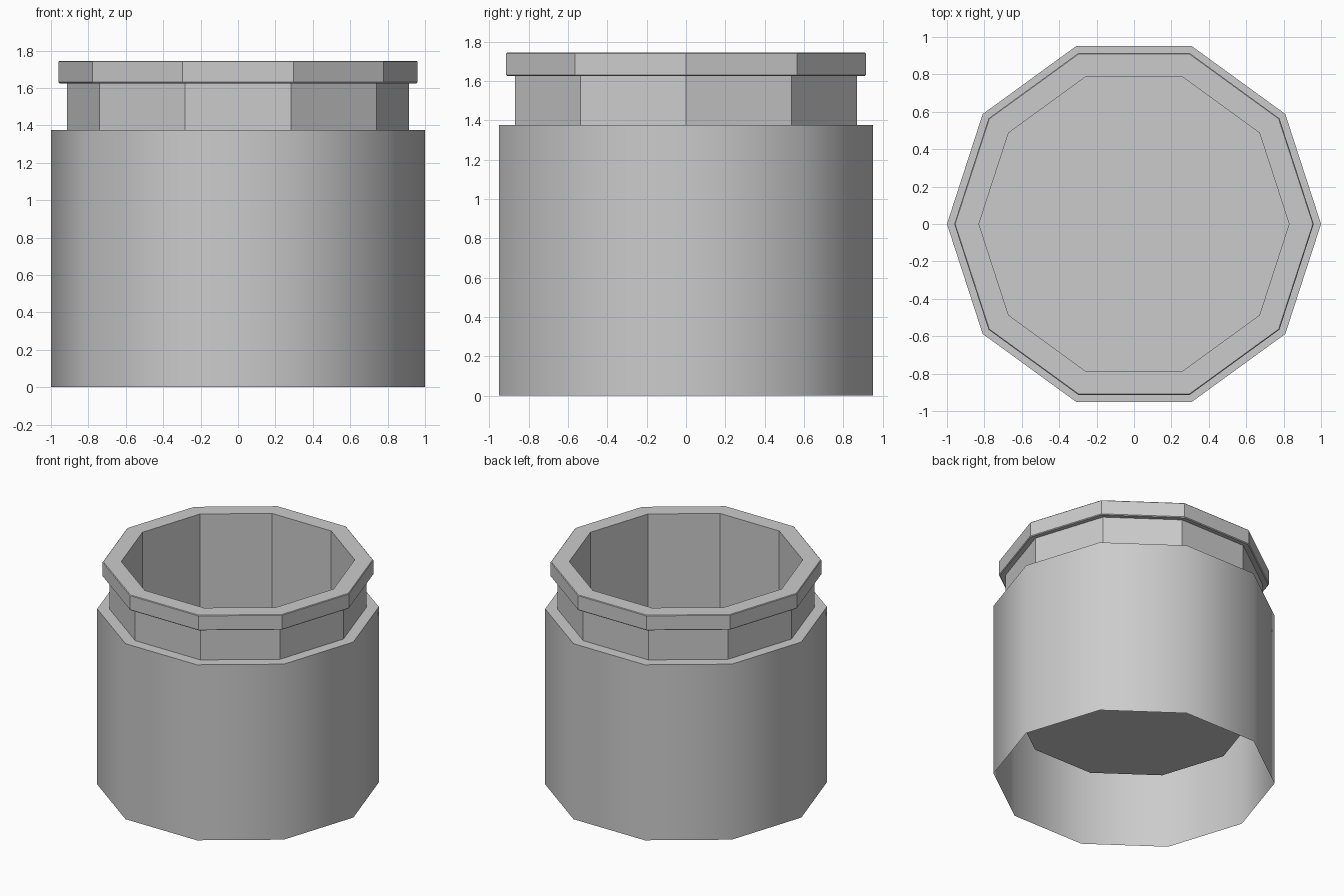
import bpy, bmesh
from math import cos, sin, tau

if "Cube" in bpy.data.objects:
    bpy.data.objects.remove(bpy.data.objects["Cube"])

SIDES = 10


def lathe(name, profile, cap_end=False, smooth_angle=None):
    """Sweep (radius, z) points around z as a ten-sided shell."""
    bm = bmesh.new()
    rings = [[bm.verts.new((r * cos(tau * i / SIDES), r * sin(tau * i / SIDES), z))
              for i in range(SIDES)] for r, z in profile]
    for a, b in zip(rings, rings[1:]):
        for i in range(SIDES):
            j = (i + 1) % SIDES
            bm.faces.new((a[i], a[j], b[j], b[i]))
    if cap_end:
        bm.faces.new(rings[-1])
    mesh = bpy.data.meshes.new(name)
    bm.to_mesh(mesh)
    bm.free()
    obj = bpy.data.objects.new(name, mesh)
    bpy.context.collection.objects.link(obj)
    if smooth_angle:
        bpy.ops.object.select_all(action='DESELECT')
        obj.select_set(True)
        bpy.context.view_layer.objects.active = obj
        bpy.ops.object.shade_smooth_by_angle(angle=smooth_angle)
    return obj


# Outer wall, open underneath, with the shoulder ledge on top
lathe("body", [(1.0, 0), (1.0, 1.375), (0.914, 1.375)], smooth_angle=0.8)

# Recessed neck
lathe("neck", [(0.914, 1.375), (0.914, 1.63)])

# Overhanging lip with slightly eased edges
lathe("lip", [(0.914, 1.63), (0.955, 1.625), (0.961, 1.631),
              (0.961, 1.74), (0.956, 1.745), (0.829, 1.745)])

# Inner well and its raised floor
lathe("inner_well", [(0.829, 1.745), (0.829, 0.49)], cap_end=True)
